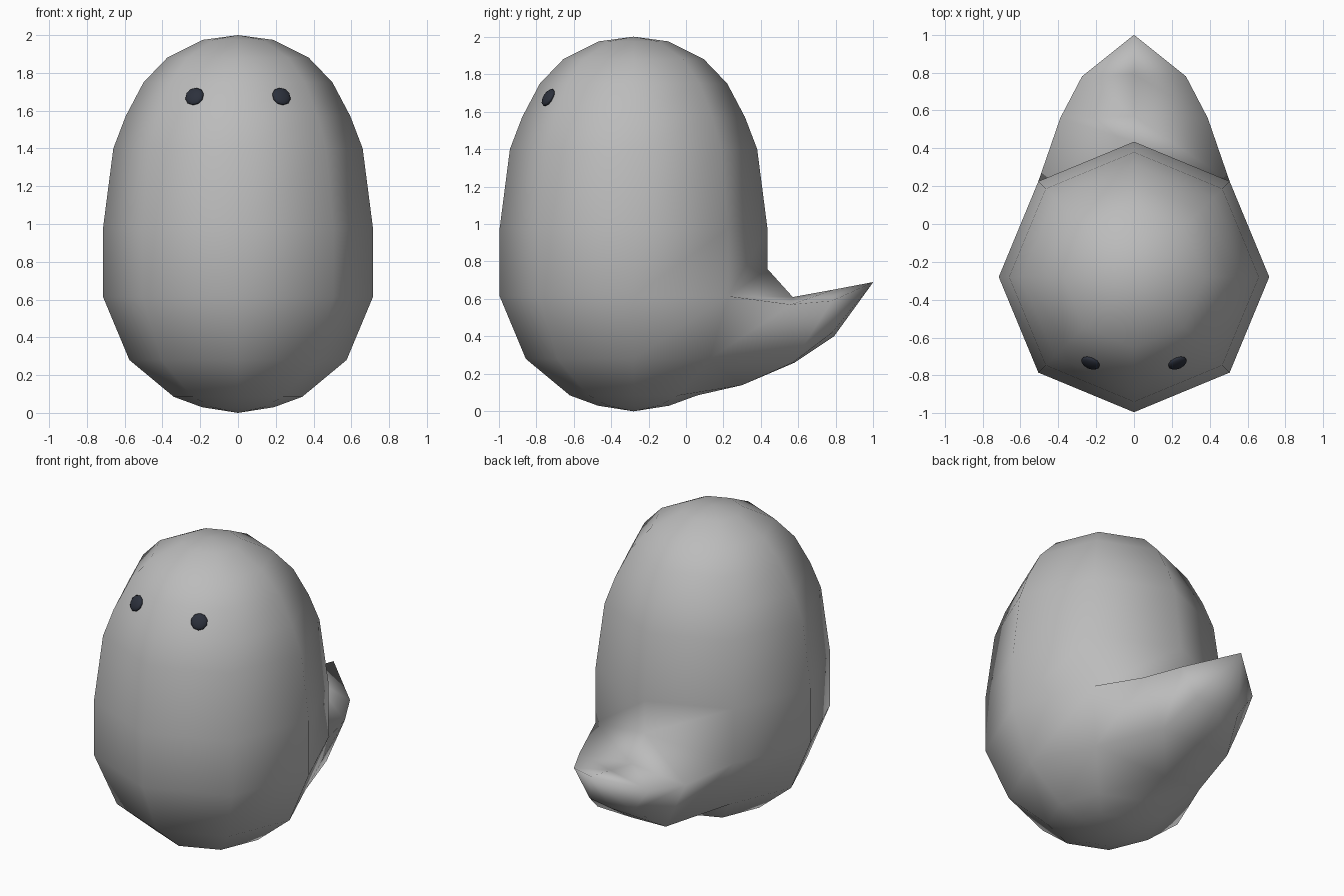
import bpy, bmesh, math
from mathutils import Vector

if "Cube" in bpy.data.objects:
    bpy.data.objects.remove(bpy.data.objects["Cube"])


def material(name, color):
    m = bpy.data.materials.new(name)
    m.use_nodes = True
    m.diffuse_color = (*color, 1)
    m.node_tree.nodes["Principled BSDF"].inputs["Base Color"].default_value = (*color, 1)
    return m


def add_object(name, bm, mat):
    bmesh.ops.recalc_face_normals(bm, faces=bm.faces)
    for f in bm.faces:
        f.smooth = True
    me = bpy.data.meshes.new(name)
    bm.to_mesh(me)
    bm.free()
    me.materials.append(mat)
    ob = bpy.data.objects.new(name, me)
    bpy.context.collection.objects.link(ob)
    return ob


grey = material("soft grey", (0.5, 0.5, 0.5))
dark = material("dark slate", (0.025, 0.03, 0.045))

# Body: eight-sided rings of (radius, height), bottom to top
SIDES, CENTRE_Y = 8, -0.28
profile = [(0.19, 0.03), (0.34, 0.085), (0.575, 0.28), (0.715, 0.615), (0.715, 0.975),
           (0.66, 1.4), (0.595, 1.57), (0.5, 1.75), (0.375, 1.88), (0.185, 1.975)]
bm = bmesh.new()
rings = []
for r, z in profile:
    rings.append([bm.verts.new((r * math.cos(i * math.tau / SIDES),
                                CENTRE_Y + r * math.sin(i * math.tau / SIDES), z))
                  for i in range(SIDES)])
bottom = bm.verts.new((0, CENTRE_Y, 0))
top = bm.verts.new((0, CENTRE_Y, 2))

# Columns 1, 2, 3 face the back; shape the opening for the tail there
LOW, HIGH = 2, 3
rings[LOW][2].co = (0, 0.3, 0.14)
rings[HIGH][2].co = (0, 0.435, 0.76)
for k in range(len(rings) - 1):
    for i in range(SIDES):
        if k == LOW and i in (1, 2):
            continue
        j = (i + 1) % SIDES
        bm.faces.new((rings[k][i], rings[k][j], rings[k + 1][j], rings[k + 1][i]))
for i in range(SIDES):
    j = (i + 1) % SIDES
    bm.faces.new((bottom, rings[0][j], rings[0][i]))
    bm.faces.new((top, rings[-1][i], rings[-1][j]))


# Tail: loft the opening through two mirrored sections to a tip
def section(ridge, side, lower, keel):
    def flip(p):
        return (-p[0], p[1], p[2])
    return [bm.verts.new(p) for p in
            (side, (0, *ridge), flip(side), flip(lower), (0, *keel), lower)]


loops = [rings[HIGH][1:4] + rings[LOW][3:0:-1],
         section((0.57, 0.61), (0.39, 0.56, 0.57), (0.25, 0.57, 0.26), (0.58, 0.26)),
         section((0.79, 0.65), (0.275, 0.78, 0.59), (0.16, 0.78, 0.42), (0.79, 0.4))]
for a, b in zip(loops, loops[1:]):
    for i in range(6):
        j = (i + 1) % 6
        bm.faces.new((a[i], a[j], b[j], b[i]))
tip = bm.verts.new((0, 1, 0.69))
for i in range(6):
    bm.faces.new((loops[-1][i], loops[-1][(i + 1) % 6], tip))
add_object("body_with_tail", bm, grey)

# Eyes: flattened beads lying on the face
for side, name in ((1, "left_eye"), (-1, "right_eye")):
    bm = bmesh.new()
    bmesh.ops.create_uvsphere(bm, u_segments=10, v_segments=8, radius=0.052)
    eye = add_object(name, bm, dark)
    eye.scale = (1, 1, 0.42)
    eye.location = (side * 0.23, -0.735, 1.675)
    normal = Vector((side * 0.34, -0.8, 0.5))
    eye.rotation_euler = normal.to_track_quat('Z', 'Y').to_euler()
